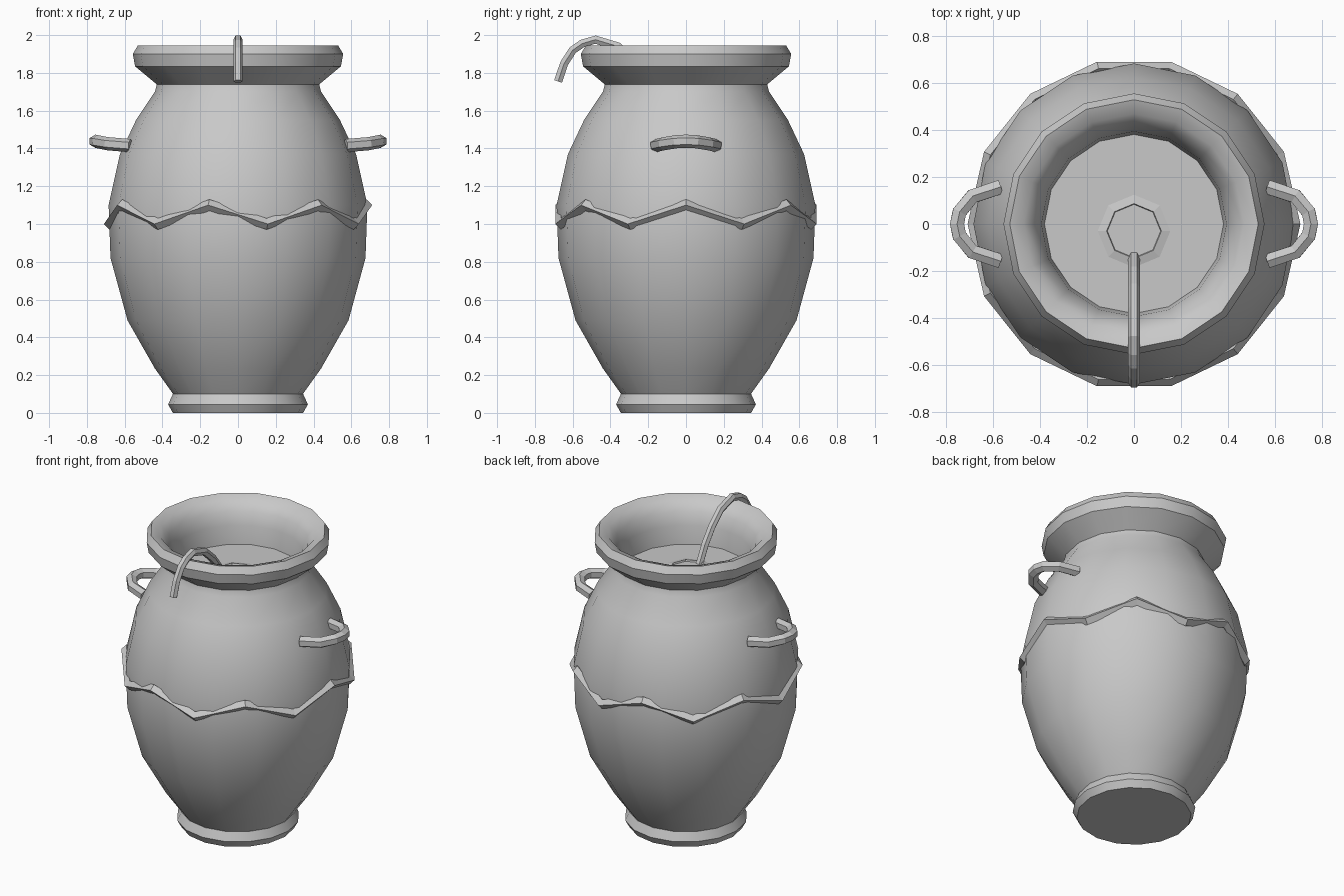
import bpy
import bmesh
from math import cos, sin, pi, radians
from mathutils import Vector

cube = bpy.data.objects.get("Cube")
if cube:
    bpy.data.objects.remove(cube, do_unlink=True)

clay = bpy.data.materials.new("grey_clay")
clay.use_nodes = True
GREY = (0.58, 0.58, 0.58, 1)
clay.diffuse_color = GREY
clay.node_tree.nodes["Principled BSDF"].inputs["Base Color"].default_value = GREY


def finish(bm, name, smooth=None):
    """Turn a bmesh into an object with the clay material."""
    bmesh.ops.recalc_face_normals(bm, faces=bm.faces)
    mesh = bpy.data.meshes.new(name)
    bm.to_mesh(mesh)
    bm.free()
    mesh.materials.append(clay)
    obj = bpy.data.objects.new(name, mesh)
    bpy.context.collection.objects.link(obj)
    if smooth:
        bpy.ops.object.select_all(action='DESELECT')
        obj.select_set(True)
        bpy.context.view_layer.objects.active = obj
        bpy.ops.object.shade_smooth_by_angle(angle=radians(smooth))
    return obj


def bridge(bm, rings, closed=False):
    """Join consecutive rings of vertices with quads."""
    pairs = list(zip(rings, rings[1:]))
    if closed:
        pairs.append((rings[-1], rings[0]))
    for a, b in pairs:
        n = len(a)
        for i in range(n):
            j = (i + 1) % n
            bm.faces.new((a[i], a[j], b[j], b[i]))


def lathe(name, profile, sides=16, caps=(False, False), center_y=0, smooth=35):
    """Revolve (radius, height) points around the vertical axis."""
    bm = bmesh.new()
    rings = [[bm.verts.new((r * cos(2 * pi * i / sides),
                            r * sin(2 * pi * i / sides) + center_y, z))
              for i in range(sides)] for r, z in profile]
    bridge(bm, rings)
    for cap, ring in zip(caps, (rings[0], rings[-1])):
        if cap:
            bm.faces.new(ring)
    return finish(bm, name, smooth)


def sweep(name, path, up, sides, radius, closed=False, turn=0.0):
    """Sweep a regular polygon along a path; up(point) steers its roll."""
    bm = bmesh.new()
    pts = [Vector(p) for p in path]
    n = len(pts)
    rings = []
    for k, p in enumerate(pts):
        before = pts[k - 1] if closed or k else p
        after = pts[(k + 1) % n] if closed or k < n - 1 else p
        tangent = (after - before).normalized()
        side = tangent.cross(up(p)).normalized()
        top = side.cross(tangent)
        rings.append([bm.verts.new(p + radius * (cos(a) * side + sin(a) * top))
                      for a in (turn + 2 * pi * i / sides for i in range(sides))])
    bridge(bm, rings, closed)
    if not closed:
        bm.faces.new(rings[0])
        bm.faces.new(rings[-1])
    return finish(bm, name)


def vertical(p):
    return Vector((0, 0, 1))


# Foot, body and flared lip
lathe("foot", [(0.345, 0), (0.37, 0.045), (0.345, 0.1), (0.32, 0.1)], caps=(True, False))
lathe("body", [(0.34, 0.095), (0.44, 0.235), (0.585, 0.49), (0.675, 0.82),
               (0.685, 1.1), (0.625, 1.37), (0.54, 1.55), (0.44, 1.7), (0.43, 1.74)])
lathe("lip", [(0.425, 1.735), (0.545, 1.835), (0.557, 1.9), (0.53, 1.945),
              (0.47, 1.925), (0.425, 1.87), (0.395, 1.79), (0.38, 1.65)])

# Liquid surface inside the neck
lathe("liquid", [(0.1, 1.67), (0.385, 1.67)], caps=(True, False), smooth=None)

# Zigzag band around the belly
POINTS = 14
band_path = [(0.68 * cos(2 * pi * i / POINTS), 0.68 * sin(2 * pi * i / POINTS),
              1.0 if i % 2 else 1.1) for i in range(POINTS)]
sweep("zigzag_band", band_path, vertical, 4, 0.03, closed=True)

# Side handles, mirrored left and right
half = [(0.57, 0.158, 1.415), (0.69, 0.118, 1.425), (0.745, 0.05, 1.436)]
arc = half + [(0.755, 0, 1.438)] + [(x, -y, z) for x, y, z in reversed(half)]
for label, s in (("left", 1), ("right", -1)):
    sweep(label + "_handle", [(s * x, y, z) for x, y, z in arc],
          vertical, 6, 0.035, turn=pi / 6 if s < 0 else -pi / 6)

# Ladle: bowl rim floating at the liquid surface and a hooked handle
lathe("ladle_rim", [(0.155, 1.665), (0.155, 1.671), (0.117, 1.68), (0.112, 1.665)],
      sides=8, center_y=-0.03, smooth=None)
hook = [(-0.14, 1.66), (-0.2, 1.77), (-0.27, 1.86), (-0.36, 1.94), (-0.48, 1.976),
        (-0.55, 1.955), (-0.6, 1.92), (-0.645, 1.85), (-0.677, 1.755)]
sweep("ladle_handle", [(0, y, z) for y, z in hook],
      lambda p: Vector((1, 0, 0)), 6, 0.025, turn=pi / 6)
